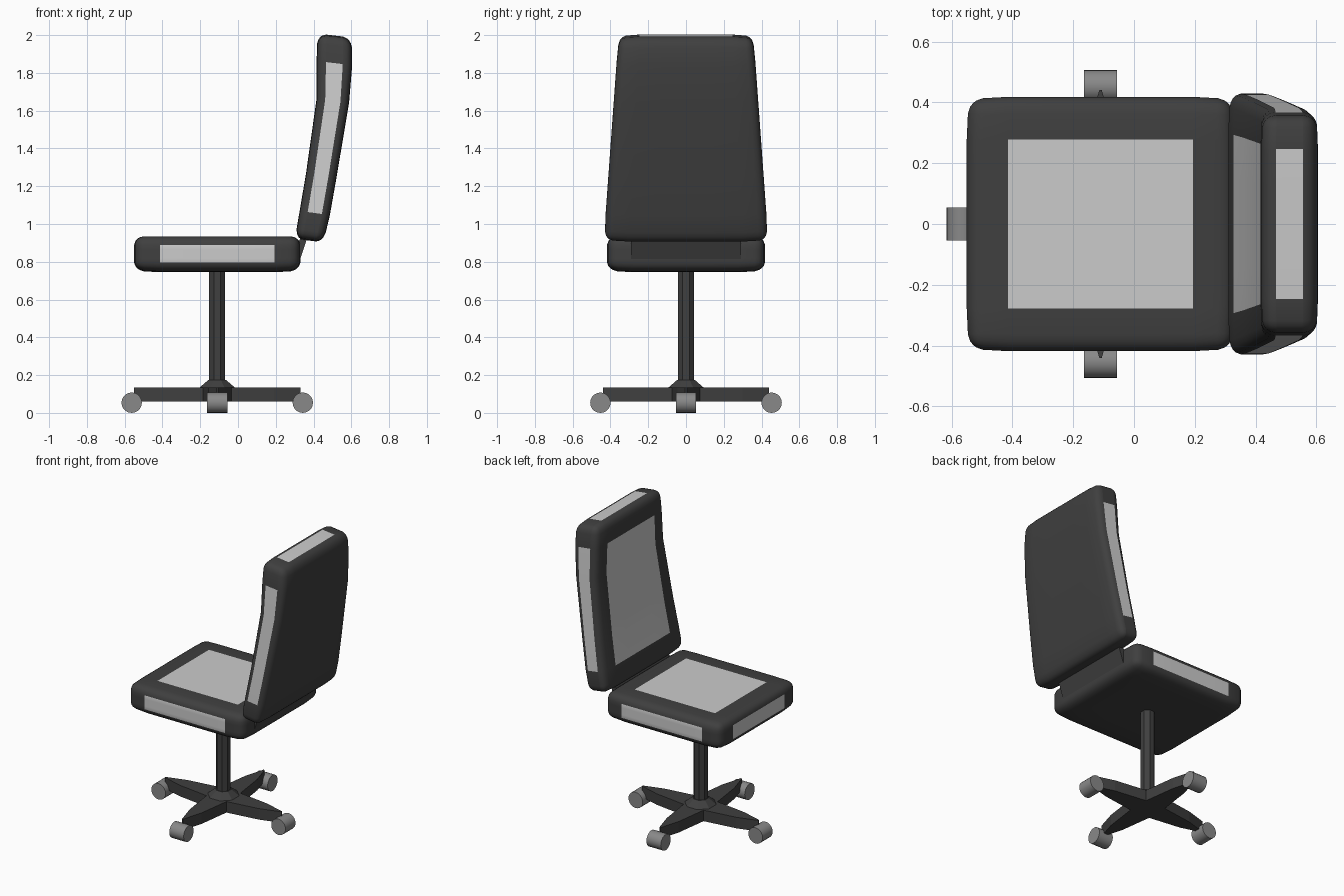
import bpy, bmesh, math
from mathutils import Vector, Matrix

if "Cube" in bpy.data.objects:
    bpy.data.objects.remove(bpy.data.objects["Cube"])

CX = -0.11  # axis of the pedestal and seat


def material(name, v):
    m = bpy.data.materials.new(name)
    m.diffuse_color = (v, v, v, 1)
    m.use_nodes = True
    m.node_tree.nodes["Principled BSDF"].inputs["Base Color"].default_value = m.diffuse_color
    return m


DARK = material("dark_grey", 0.05)
LIGHT = material("light_grey", 0.6)
MID = material("mid_grey", 0.25)


def finish(bm, name, mats, smooth=None):
    bmesh.ops.remove_doubles(bm, verts=bm.verts, dist=1e-5)
    bmesh.ops.recalc_face_normals(bm, faces=bm.faces)
    me = bpy.data.meshes.new(name)
    bm.to_mesh(me)
    bm.free()
    for m in mats:
        me.materials.append(m)
    ob = bpy.data.objects.new(name, me)
    bpy.context.collection.objects.link(ob)
    if smooth:
        bpy.ops.object.select_all(action='DESELECT')
        ob.select_set(True)
        bpy.context.view_layer.objects.active = ob
        bpy.ops.object.shade_smooth_by_angle(angle=math.radians(smooth))
    return ob


def cushion(name, half, panel, r, lit, bulge, place):
    """Rounded box; sides in `lit` get a light panel; `place` maps to the model."""
    levels = []
    for h, p in zip(half, panel):
        pos = {round(v, 5) for v in (h, h - 0.45 * r, h - r, p, p / 2)}
        levels.append(sorted(pos | {-v for v in pos}))

    def shape(p):
        q = Vector([max(-(h - r), min(h - r, c)) for c, h in zip(p, half)])
        s = q + (p - q).normalized() * r
        t = [max(0, (abs(c) - a) / (h - a)) ** 2 for c, a, h in zip(s, panel, half)]
        out = s.copy()
        for i in range(3):
            out[i] *= 1 - bulge[i] * (sum(t) - t[i])
        return place(out, s)

    bm = bmesh.new()
    for ax in range(3):
        a, b = (ax + 1) % 3, (ax + 2) % 3
        for sign in (-1, 1):
            for a0, a1 in zip(levels[a], levels[a][1:]):
                for b0, b1 in zip(levels[b], levels[b][1:]):
                    vs = []
                    for ca, cb in ((a0, b0), (a1, b0), (a1, b1), (a0, b1)):
                        p = Vector((0, 0, 0))
                        p[ax], p[a], p[b] = sign * half[ax], ca, cb
                        vs.append(bm.verts.new(shape(p)))
                    f = bm.faces.new(vs)
                    inside = abs(a0 + a1) / 2 < panel[a] and abs(b0 + b1) / 2 < panel[b]
                    f.material_index = int((ax, sign) in lit and inside)
    return finish(bm, name, [DARK, LIGHT], 50)


# Seat cushion: flat top, slightly domed bottom
def place_seat(p, s):
    z = p.z if s.z < 0 else s.z
    return Vector((CX + p.x, p.y, 0.84 + z))


cushion("seat", (0.44, 0.418, 0.095), (0.31, 0.285, 0.05), 0.045,
        {(2, 1), (1, 1), (1, -1), (0, -1)}, (0.02, 0.025, 0.1), place_seat)

# Backrest: height, centre x, half thickness
SPINE = [(0.80, 0.352, 0.078), (0.92, 0.378, 0.079), (1.05, 0.405, 0.08),
         (1.35, 0.457, 0.081), (1.66, 0.503, 0.086), (1.87, 0.511, 0.095),
         (2.10, 0.512, 0.095)]


def place_back(p, s):
    z = 1.455 + p.z
    for (z0, c0, h0), (z1, c1, h1) in zip(SPINE, SPINE[1:]):
        if z0 <= z <= z1:
            t = (z - z0) / (z1 - z0)
            c, h = c0 + t * (c1 - c0), h0 + t * (h1 - h0)
            break
    width = 1 - 0.18 * (z - 0.92) / 1.08
    return Vector((c + p.x * h / 0.085, p.y * width, z - 0.13 * p.x))


cushion("backrest", (0.085, 0.435, 0.5425), (0.0425, 0.305, 0.405), 0.042,
        {(0, -1), (1, 1), (1, -1), (2, 1)}, (0.06, 0.015, 0.02), place_back)


def prism(name, bottom, top, mat):
    """Solid between two matching outlines."""
    bm = bmesh.new()
    lo = [bm.verts.new(v) for v in bottom]
    hi = [bm.verts.new(v) for v in top]
    n = len(lo)
    bm.faces.new(lo)
    bm.faces.new(hi)
    for i in range(n):
        bm.faces.new((lo[i], lo[(i + 1) % n], hi[(i + 1) % n], hi[i]))
    return finish(bm, name, [mat])


# Plate joining seat and backrest
side = [(0.27, 0.79), (0.315, 0.77), (0.375, 0.95), (0.345, 0.95), (0.29, 0.85)]
prism("back_bracket", [(x, -0.29, z) for x, z in side],
      [(x, 0.29, z) for x, z in side], DARK)


def ring(r, z, n=8):
    return [(CX + r * math.cos((i + 0.5) * math.tau / n),
             r * math.sin((i + 0.5) * math.tau / n), z) for i in range(n)]


# Pedestal column and hub
prism("column", ring(0.046, 0.13), ring(0.046, 0.78), DARK)
prism("hub_skirt", ring(0.1, 0.135), ring(0.05, 0.175), DARK)
prism("hub", ring(0.1, 0.06), ring(0.1, 0.135), DARK)

# Four tapered legs with a caster each
plan = [(0.0, -0.075), (0.08, -0.075), (0.3, -0.045), (0.44, -0.004),
        (0.44, 0.004), (0.3, 0.045), (0.08, 0.075), (0.0, 0.075)]
for i in range(4):
    turn = Matrix.Translation((CX, 0, 0)) @ Matrix.Rotation(i * math.pi / 2, 4, 'Z')
    prism(f"leg_{i + 1}", [turn @ Vector((x, y, 0.06)) for x, y in plan],
          [turn @ Vector((x, y, 0.135)) for x, y in plan], DARK)
    bm = bmesh.new()
    bmesh.ops.create_cone(bm, cap_ends=True, segments=20, radius1=0.054, radius2=0.054,
                          depth=0.108, matrix=turn @ Matrix.Translation((0.453, 0, 0.054))
                          @ Matrix.Rotation(math.pi / 2, 4, 'X'))
    finish(bm, f"caster_{i + 1}", [MID], 40)
